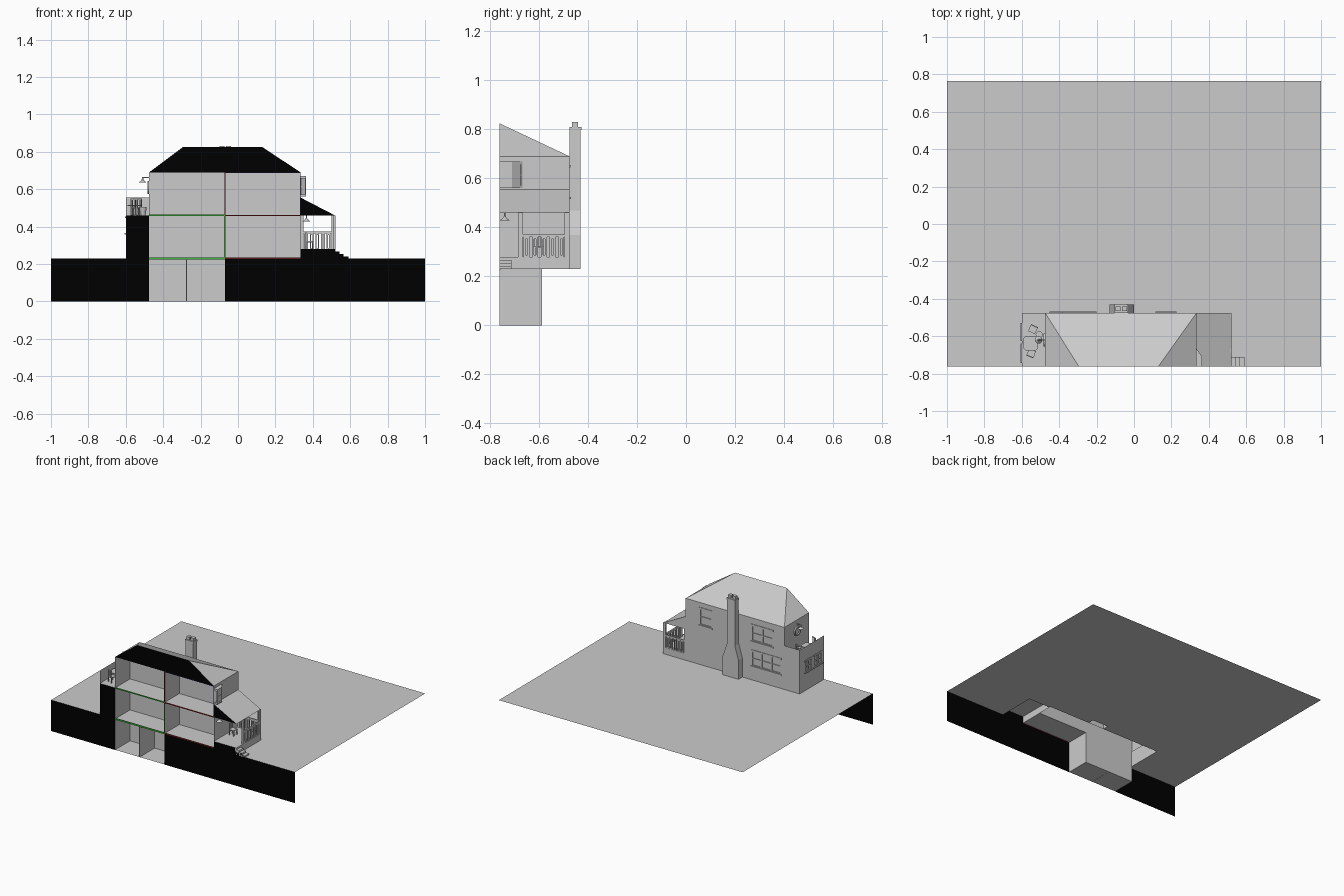
import bpy, math
from mathutils import Matrix, Vector

if "Cube" in bpy.data.objects:
    bpy.data.objects.remove(bpy.data.objects["Cube"])

def material(name, col):
    m = bpy.data.materials.new(name)
    m.diffuse_color = (*col, 1)
    m.use_nodes = True
    m.node_tree.nodes["Principled BSDF"].inputs["Base Color"].default_value = m.diffuse_color
    return m

BLACK = material("section_black", (0, 0, 0))
GREEN = material("edge_green", (0.05, 0.5, 0.05))
RED = material("edge_red", (0.4, 0.03, 0.03))
BLUE = material("edge_blue", (0.05, 0.05, 0.4))
F, B, L, R = -0.762, -0.475, -0.475, 0.335      # cut plane, back, left, right of house
ROOM = -0.587                                    # back of the visible rooms

def mesh(name, verts, faces, mat=None):
    me = bpy.data.meshes.new(name)
    me.from_pydata(verts, [], faces)
    ob = bpy.data.objects.new(name, me)
    bpy.context.collection.objects.link(ob)
    if mat:
        me.materials.append(mat)
    return ob

def prism(name, pts, z0, z1):
    n = len(pts)
    v = [(x, y, z) for z in (z0, z1) for x, y in pts]
    f = [(i, (i + 1) % n, n + (i + 1) % n, n + i) for i in range(n)]
    return mesh(name, v, f + [tuple(range(n))[::-1], tuple(range(n, 2 * n))])

def box(name, x0, x1, y0, y1, z0, z1, mat=None):
    ob = prism(name, [(x0, y0), (x1, y0), (x1, y1), (x0, y1)], z0, z1)
    if mat:
        ob.data.materials.append(mat)
    return ob

def section(name, pts, mat=BLACK):
    return mesh(name, [(x, F, z) for x, z in pts], [tuple(range(len(pts)))], mat)

def wall(name, axis, pos, u0, u1, z0, z1, holes=(), thick=0):
    """Sheet wall at x=pos or y=pos, with rectangular openings (u0, u1, z0, z1)."""
    us = sorted({u0, u1, *[h[i] for h in holes for i in (0, 1)]})
    zs = sorted({z0, z1, *[h[i] for h in holes for i in (2, 3)]})
    put = (lambda u, z: (pos, u, z)) if axis == 'x' else (lambda u, z: (u, pos, z))
    v = [put(u, z) for z in zs for u in us]
    f, n = [], len(us)
    for j in range(len(zs) - 1):
        for i in range(n - 1):
            cu, cz = (us[i] + us[i + 1]) / 2, (zs[j] + zs[j + 1]) / 2
            if not any(h[0] < cu < h[1] and h[2] < cz < h[3] for h in holes):
                a = j * n + i
                f.append((a, a + 1, a + n + 1, a + n))
    ob = mesh(name, v, f)
    if thick:
        m = ob.modifiers.new("thickness", 'SOLIDIFY')
        m.thickness, m.offset = thick, 0
    return ob

def bar(name, axis, pos, u0, u1, z0, z1, d):
    if axis == 'x':
        return box(name, pos - d, pos + d, u0, u1, z0, z1)
    return box(name, u0, u1, pos - d, pos + d, z0, z1)

def frame(name, axis, pos, r, w=0.007, d=0.004):
    u0, u1, z0, z1 = r
    for a in ((u0, u1, z0, z0 + w), (u0, u1, z1 - w, z1),
              (u0, u0 + w, z0 + w, z1 - w), (u1 - w, u1, z0 + w, z1 - w)):
        bar(name, axis, pos, *a, d)

def window(name, axis, pos, r, sashes, inward):
    """Recessed pane, sash frames with a meeting rail, projecting sill."""
    u0, u1, z0, z1 = r
    wall(name + "_pane", axis, pos + inward * 0.007, u0, u1, z0, z1)
    s = (u1 - u0) / sashes
    for i in range(sashes):
        a = u0 + i * s
        frame(name + "_sash", axis, pos + inward * 0.003, (a, a + s, z0, z1), 0.006, 0.003)
        bar(name + "_rail", axis, pos + inward * 0.003, a, a + s, (z0 + z1) / 2 - .003, (z0 + z1) / 2 + .003, 0.003)
    bar(name + "_sill", axis, pos, u0 - .006, u1 + .006, z0 - .008, z0, 0.006)
    bar(name + "_lintel", axis, pos, u0 - .006, u1 + .006, z1, z1 + .01, 0.004)

def lathe(name, x, y, profile, n=12):
    v = [(x + r * math.cos(2 * math.pi * i / n), y + r * math.sin(2 * math.pi * i / n), z)
         for r, z in profile for i in range(n)]
    f = [(j * n + i, j * n + (i + 1) % n, (j + 1) * n + (i + 1) % n, (j + 1) * n + i)
         for j in range(len(profile) - 1) for i in range(n)]
    k = len(profile) * n
    return mesh(name, v, f + [tuple(range(n))[::-1], tuple(range(k - n, k))])

def chair(name, x, y, z, ang, s=0.02):
    parts = [box(name + "_seat", -s, s, -s, s, .036, .042),
             box(name + "_top_rail", -s, s, s - .005, s, .082, .09)]
    for u in (-s, -s / 3, s / 3, s - .004):
        parts.append(box(name + "_slat", u, u + .004, s - .004, s, .04, .084))
    for u in (-s, s - .005):
        for w in (-s, s - .005):
            parts.append(box(name + "_leg", u, u + .005, w, w + .005, 0, .037))
    for p in parts:
        p.matrix_world = Matrix.Translation(Vector((x, y, z))) @ Matrix.Rotation(math.radians(ang), 4, 'Z')

# ground sheet with the building footprint left out
out = [(-1, F), (-.6, F), (-.6, B), (-.13, B), (-.13, -.43), (0, -.43), (0, B), (.518, B), (.518, F), (1, F), (1, .765), (-1, .765)]
mesh("ground", [(x, y, .23) for x, y in out], [tuple(range(len(out)))])

# black cut faces
section("left_earth_cut", [(-1, 0), (L, 0), (L, .46), (-.6, .46), (-.6, .23), (-1, .23)])
section("right_earth_cut", [(-.07, 0), (1, 0), (1, .23), (.59, .23), (.59, .24), (.565, .24), (.565, .253), (.542, .253),
                            (.542, .267), (.518, .267), (.518, .28), (R, .28), (R, .23), (-.07, .23)])
section("roof_cut", [(L, .69), (R, .69), (.13, .825), (-.295, .825)])
section("porch_roof_cut", [(R, .46), (.518, .46), (R, .555)])

# outer walls and windows
back = {"left_upper_window": ((-.38, -.207, .52, .635), 2), "left_lower_window": ((-.445, -.207, .335, .445), 3),
        "right_upper_window": ((.12, .22, .525, .645), 1)}
wall("back_wall", 'y', B, L, R, .23, .69, [r for r, n in back.values()])
for nm, (r, n) in back.items():
    window(nm, 'y', B, r, n, -1)
bay = (F, -.67, .57, .66)
wall("right_wall", 'x', R, F, B, .23, .69, [bay])
wall("left_wall", 'x', L, F, B, .23, .69)

# hipped roof
mesh("roof", [(L, F, .69), (L, B, .69), (R, B, .69), (R, F, .69), (-.295, F, .825), (.13, F, .825)],
     [(0, 4, 1), (1, 4, 5, 2), (2, 5, 3)])

# rooms: back wall, floors, partition, coloured cut edges
wall("room_back_wall", 'y', ROOM, L, R, .23, .69)
wall("room_partition", 'x', -.07, F, ROOM, .23, .69)
for nm, z, x0, x1 in (("ground_floor", .23, L, R), ("upper_floor", .46, L, R), ("ceiling", .69, L, R), ("basement_floor", .001, L, -.07)):
    mesh(nm, [(x0, F, z), (x1, F, z), (x1, ROOM, z), (x0, ROOM, z)], [(0, 1, 2, 3)])
def edge(name, x0, x1, z0, z1, m):
    box(name, x0, x1, F, F + .004, z0, z1, m)
edge("left_ground_edge", L, -.07, .225, .236, GREEN)
edge("left_upper_edge", L, -.07, .456, .464, GREEN)
edge("right_ground_edge", -.07, R, .228, .235, RED)
edge("right_upper_edge", -.07, R, .456, .463, RED)
edge("lower_partition_edge", -.074, -.068, .235, .456, GREEN)
edge("upper_partition_edge", -.073, -.067, .463, .69, RED)
edge("right_ceiling_edge", -.07, R, .686, .69, BLUE)
edge("right_wall_edge", R - .003, R, .463, .69, BLUE)

# basement
wall("basement_back", 'y', ROOM, L, -.07, 0, .23)
for x in (L, -.07):
    wall("basement_side", 'x', x, F, ROOM, 0, .23)
box("basement_partition", -.279, -.273, F, ROOM, 0, .225)

# chimney with sloped shoulders and two pots
prof = [(-.13, .23), (0, .23), (0, .37), (-.035, .47), (-.035, .81), (-.1, .81), (-.1, .47), (-.13, .37)]
n = len(prof)
mesh("chimney", [(x, y, z) for y in (B, -.43) for x, z in prof],
     [(i, (i + 1) % n, n + (i + 1) % n, n + i) for i in range(1, n)] + [tuple(range(n)), tuple(range(n, 2 * n))])
box("chimney_cap", -.103, -.032, B, -.427, .797, .81)
for x in (-.085, -.05):
    box("chimney_pot", x - .013, x + .013, -.466, -.44, .81, .83)

# terrace: left block with parapet
holes = [(-.62, -.536, .365, .445), (-.737, -.645, .365, .445)]
wall("terrace_left_wall", 'x', -.6, F, B, .23, .555, holes)
for h in holes:
    window("terrace_window", 'x', -.6, h, 2, 1)
wall("terrace_back_wall", 'y', B, -.6, L, .23, .555)
mesh("terrace_floor", [(-.6, F, .46), (L, F, .46), (L, B, .46), (-.6, B, .46)], [(0, 1, 2, 3)])
ring = lathe("round_window", 0, 0, [(.035, 0), (.035, .01), (.026, .01), (.026, .003)], 20)
ring.matrix_world = Matrix.Translation((L, -.62, .61)) @ Matrix.Rotation(-math.pi / 2, 4, 'Y')

# terrace furniture and wall lamp
prism("table_top", [(-.59, -.665), (-.58, -.675), (-.525, -.675), (-.515, -.665), (-.515, -.61), (-.525, -.6), (-.58, -.6), (-.59, -.61)], .51, .516)
lathe("table_leg", -.552, -.638, [(.02, .46), (.006, .466), (.006, .51)])
chair("terrace_chair", -.54, -.562, .46, -25)
chair("terrace_chair", -.55, -.692, .46, 160)
lathe("plant_pot", -.507, -.592, [(.012, .46), (.019, .5), (.019, .505)])
box("lamp_arm", -.51, L, -.622, -.618, .66, .664)
lathe("terrace_lamp", -.51, -.62, [(.02, .636), (.006, .648), (.003, .664)])

# porch: floor, shed roof, steps, railed walls
P = .515
mesh("porch_floor", [(R, F, .28), (P, F, .28), (P, B, .28), (R, B, .28)], [(0, 1, 2, 3)])
mesh("porch_roof", [(R, F, .555), (P + .005, F, .458), (P + .005, B, .458), (R, B, .555)], [(0, 1, 2, 3)])
mesh("porch_roof_end", [(R, B, .555), (P, B, .46), (R, B, .46)], [(0, 1, 2)])
mesh("porch_ceiling", [(R, F, .46), (P, F, .46), (P, B, .46), (R, B, .46)], [(0, 1, 2, 3)])
for i, (x, z) in enumerate(((.542, .267), (.565, .253), (.59, .24))):
    box("step", x - .025, x, F, -.712, .23, z)
wall("porch_right_wall", 'x', P, F, B, .23, .46,
     [(F, -.685, .28, .46), (-.665, -.495, .372, .46), (-.665, -.495, .28, .36)], .01)
wall("porch_back_wall", 'y', B - .005, R, P, .23, .46,
     [(.35, .5, .375, .46), (.35, .5, .28, .363)], .01)
for i in range(5):
    u = -.663 + i * .0355
    frame("side_baluster", 'x', P, (u, u + .024, .28, .36), .008, .003)
for i in range(5):
    u = .354 + i * .03
    frame("back_baluster", 'y', B - .005, (u, u + .02, .28, .363), .007, .003)
chair("porch_chair", .38, -.6, .28, 90)
lathe("porch_lamp", .366, F + .022, [(.021, .428), (.008, .438), (.003, .446), (.003, .46)])

# angled bay window
bp = [(R, F), (.364, F), (.364, -.71), (R, -.668)]
prism("bay_base", bp, .56, .572)
prism("bay_head", bp, .656, .67)
for x0, y0, x1, y1 in ((.364, F, .364, -.71), (.364, -.71, R, -.668)):
    d = Vector((x1 - x0, y1 - y0))
    M = Matrix.Translation((x0, y0, 0)) @ Matrix.Rotation(math.atan2(d.y, d.x), 4, 'Z')
    for u0, u1, z0, z1 in ((0, .007, .572, .656), (d.length - .007, d.length, .572, .656), (0, d.length, .612, .617)):
        box("bay_frame", u0, u1, 0, .005, z0, z1).matrix_world = M
    wall("bay_pane", 'y', .002, 0, d.length, .572, .656).matrix_world = M
